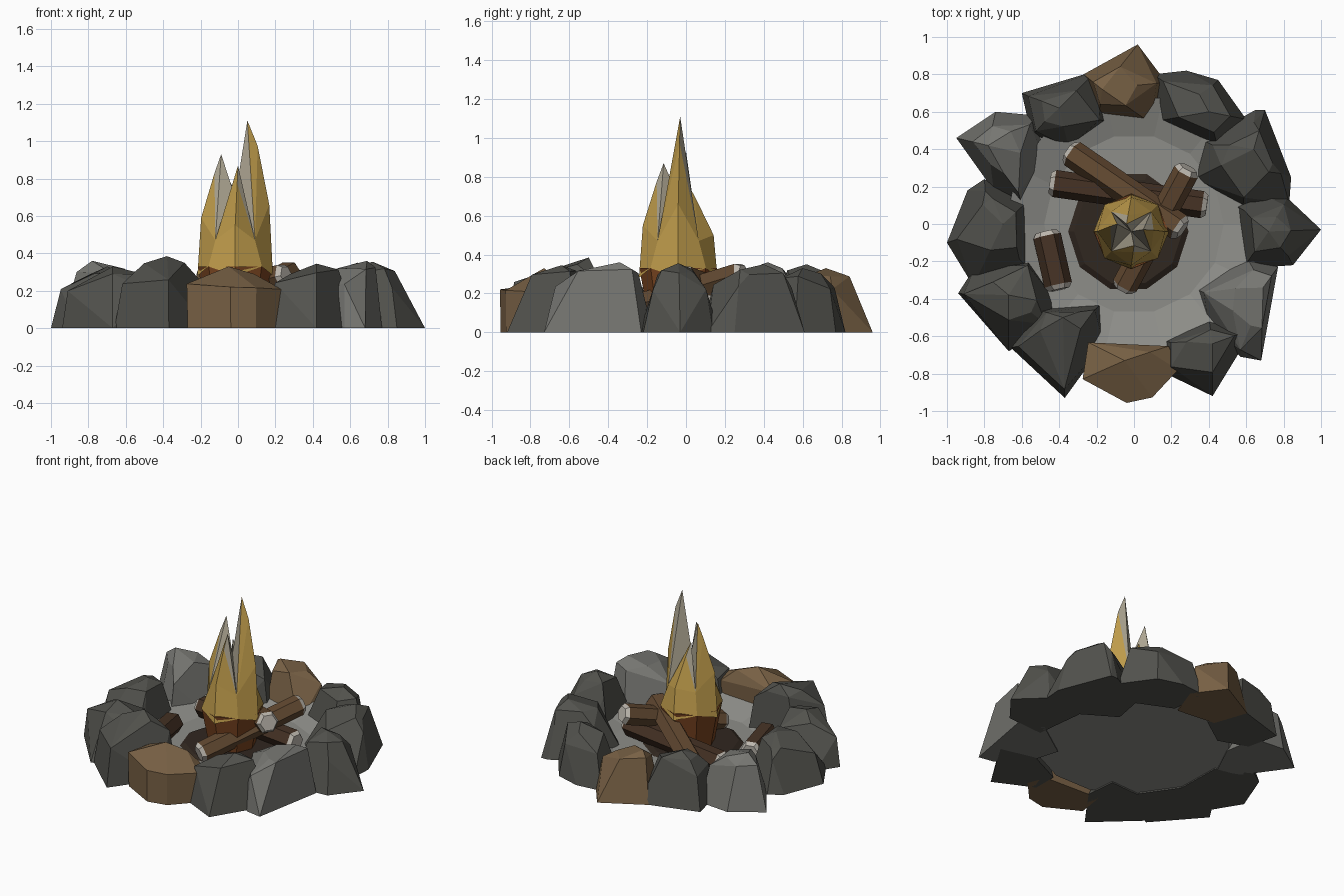
import bpy, bmesh, math, random
from mathutils import Vector

if "Cube" in bpy.data.objects:
    bpy.data.objects.remove(bpy.data.objects["Cube"])

random.seed(11)


def mat(name, r, g, b):
    m = bpy.data.materials.new(name)
    m.diffuse_color = (r, g, b, 1)
    m.use_nodes = True
    m.node_tree.nodes["Principled BSDF"].inputs["Base Color"].default_value = m.diffuse_color
    return m


DARK = mat("dark_stone", .085, .085, .075)
LIGHT = mat("light_stone", .18, .18, .165)
BROWN = mat("brown_stone", .19, .12, .06)
ASH = mat("ash", .27, .27, .25)
CHAR = mat("charcoal", .03, .02, .014)
WOOD = mat("wood", .12, .065, .03)
WOOD_DARK = mat("dark_wood", .06, .032, .018)
CUT = mat("cut_wood", .5, .47, .42)
EMBER = mat("ember", .2, .06, .015)
YELLOW = mat("flame", .52, .33, .07)
PALE = mat("flame_tip", .42, .38, .29)


def finish(name, bm, *mats):
    bmesh.ops.recalc_face_normals(bm, faces=bm.faces)
    me = bpy.data.meshes.new(name)
    bm.to_mesh(me)
    bm.free()
    for m in mats:
        me.materials.append(m)
    ob = bpy.data.objects.new(name, me)
    bpy.context.collection.objects.link(ob)
    return ob


def loft(bm, rings, mat_ids, caps=(0, 0)):
    """Skin a list of equal-length point rings and close both ends."""
    vs = [[bm.verts.new(p) for p in ring] for ring in rings]
    n = len(vs[0])
    for a, b, m in zip(vs, vs[1:], mat_ids):
        for i in range(n):
            j = (i + 1) % n
            bm.faces.new((a[i], a[j], b[j], b[i])).material_index = m
    if caps[0] is not None:
        bm.faces.new(vs[0]).material_index = caps[0]
    if caps[1] is not None:
        bm.faces.new(vs[-1]).material_index = caps[1]
    return vs


def circle(n, r, z, cx=0, cy=0):
    return [(cx + r * math.cos(math.tau * i / n),
             cy + r * math.sin(math.tau * i / n), z) for i in range(n)]


# Rock: hull of a ground outline, a few shoulder points and a tilted top around its peak
def rock(name, material, outline, peak, base=1.0, shoulder=.76):
    c = Vector((sum(p[0] for p in outline), sum(p[1] for p in outline), 0)) / len(outline)
    top = Vector(peak)
    bm = bmesh.new()
    bm.verts.new(top)
    for i, (x, y) in enumerate(outline):
        p = Vector((x, y, 0))
        bm.verts.new(c.lerp(p, base))
        if i % 2 == 0 or shoulder > .9:
            q = c.lerp(p, shoulder)
            q.z = top.z * random.uniform(.6, .72)
            bm.verts.new(q)
        q = p.lerp(Vector((top.x, top.y, 0)), random.uniform(.42, .58))
        q.z = top.z * random.uniform(.82, .92)
        bm.verts.new(q)
    res = bmesh.ops.convex_hull(bm, input=bm.verts)
    junk = {v for v in res["geom_interior"] + res["geom_unused"] if isinstance(v, bmesh.types.BMVert)}
    bmesh.ops.delete(bm, geom=list(junk), context='VERTS')
    bmesh.ops.dissolve_limit(bm, angle_limit=math.radians(16), verts=bm.verts, edges=bm.edges)
    finish(name, bm, material)


rock("rock_back", BROWN, [(-.27, .8), (.02, .96), (.17, .76), (.09, .54), (-.19, .57)], (-.17, .72, .33))
rock("rock_back_right", DARK, [(.1, .8), (.28, .82), (.45, .77), (.6, .56), (.45, .4), (.12, .55)], (.4, .6, .33))
rock("rock_right_upper", DARK, [(.65, .61), (.7, .61), (.84, .25), (.83, .11), (.58, .08), (.32, .24), (.36, .45)],
     (.64, .4, .35))
rock("rock_right", DARK, [(.54, .1), (.66, .17), (.82, .14), (1, -.03), (.85, -.22), (.58, -.24)], (.72, -.04, .355))
rock("rock_right_lower", LIGHT, [(.34, -.35), (.6, -.17), (.77, -.23), (.68, -.73), (.57, -.71), (.4, -.56)],
     (.69, -.34, .36), shoulder=.85)
rock("rock_front_right", DARK, [(.15, -.62), (.4, -.5), (.64, -.56), (.42, -.92), (.15, -.79)], (.42, -.64, .345))
rock("rock_front", BROWN, [(-.28, -.83), (-.25, -.63), (.19, -.65), (.24, -.78), (.1, -.93), (-.04, -.96)],
     (-.05, -.73, .33), base=.96, shoulder=.98)
rock("rock_front_left", DARK, [(-.66, -.66), (-.54, -.45), (-.18, -.43), (-.16, -.64), (-.37, -.93)],
     (-.38, -.5, .385), shoulder=.85)
rock("rock_left_lower", DARK, [(-.94, -.37), (-.85, -.23), (-.56, -.2), (-.4, -.43), (-.45, -.55), (-.67, -.68)],
     (-.67, -.38, .33), shoulder=.9)
rock("rock_left", DARK, [(-1, -.1), (-.89, .18), (-.8, .24), (-.57, .12), (-.56, -.24), (-.86, -.33)], (-.7, 0, .33))
rock("rock_left_upper", LIGHT, [(-.95, .46), (-.74, .6), (-.52, .58), (-.48, .35), (-.6, .1), (-.75, .18)],
     (-.78, .42, .36))
rock("rock_back_left", DARK, [(-.6, .7), (-.2, .82), (-.15, .55), (-.35, .41), (-.55, .48)], (-.4, .62, .35),
     shoulder=.85)

# Shallow ash dish inside the ring, with a charcoal patch
bm = bmesh.new()
loft(bm, [circle(14, .62, .01), circle(14, .69, .12), circle(14, .48, .05)], (0, 0))
finish("ash_bed", bm, ASH)
bm = bmesh.new()
loft(bm, [circle(10, .33, .045, -.03, -.04), circle(10, .29, .07, -.03, -.04)], (0,))
finish("charcoal_bed", bm, CHAR)


# Logs: six-sided with pale chamfered ends
def log(name, a, b, r, material):
    a, b = Vector(a), Vector(b)
    q = (b - a).to_track_quat('Z', 'Y')
    length = (b - a).length
    bm = bmesh.new()
    rings = [[a + q @ Vector(p) for p in circle(6, rr, z)]
             for z, rr in ((0, .75 * r), (.025, r), (length - .025, r), (length, .75 * r))]
    loft(bm, rings, (1, 0, 1), (1, 1))
    finish(name, bm, material, CUT)


log("log_long", (-.35, .39, .11), (.26, -.03, .28), .075, WOOD)
log("log_low", (-.45, .22, .12), (.39, .1, .13), .073, WOOD_DARK)
log("log_cross", (-.06, -.35, .1), (.29, .3, .3), .07, WOOD)
log("log_short", (-.47, -.04, .1), (-.4, -.35, .12), .075, WOOD_DARK)

# Flame: ember base, then a crown of four tongues meeting at the middle
CX, CY, N = -.015, -.04, 8
bm = bmesh.new()
loft(bm, [circle(N, .15, .06, CX, CY), circle(N, .2, .33, CX, CY)], (0,))
finish("ember_base", bm, EMBER)

bm = bmesh.new()
# tongue: tip point, height of its outer bend
tongues = [((.05, -.03, 1.11), .66), ((-.04, .0, .78), .5), ((-.09, 0, .93), .59), ((0, -.115, .87), .55)]
foot, belt = [], []
for i in range(N):
    valley = i % 2
    r, z = (.15, .47) if valley else (.182, tongues[i // 2][1])
    belt.append(circle(N, r, z, CX, CY)[i])
    foot.append(circle(N, .202, .33 if valley else .28, CX, CY)[i])
v = loft(bm, [foot, belt], (0,), (0, None))[1]
pit = bm.verts.new((CX, CY, .7))
for k, (t, bend) in enumerate(tongues):
    left, mid, right = v[2 * k - 1], v[2 * k], v[2 * k + 1]
    tip = bm.verts.new(t)
    out = Vector((mid.co.x - CX, mid.co.y - CY, 0)).normalized()
    bump = bm.verts.new(mid.co.lerp(tip.co, .7) + out * (.02 if k == 0 else .004))
    for f, m in (((left, mid, bump), 0), ((mid, right, bump), 0),
                 ((left, bump, tip), 0), ((bump, right, tip), 1),
                 ((left, tip, pit), 1), ((tip, right, pit), 1)):
        bm.faces.new(f).material_index = m
finish("flame", bm, YELLOW, PALE)
